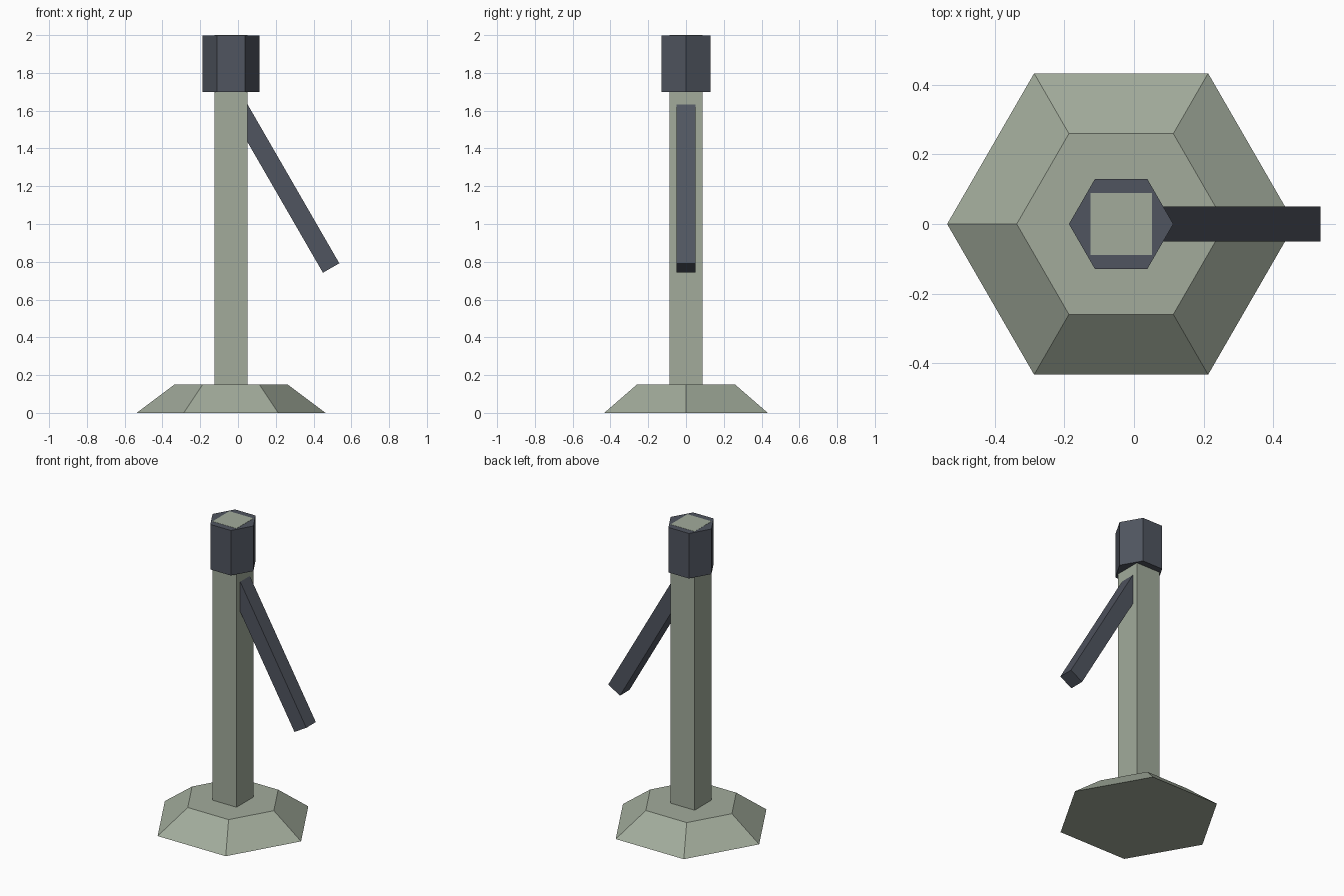
import bpy, math

if "Cube" in bpy.data.objects:
    bpy.data.objects.remove(bpy.data.objects["Cube"])

CX = -0.037  # axis of the post


def material(name, rgb):
    m = bpy.data.materials.new(name)
    m.diffuse_color = (*rgb, 1)
    m.use_nodes = True
    m.node_tree.nodes["Principled BSDF"].inputs["Base Color"].default_value = m.diffuse_color
    return m


sage = material("sage green", (0.36, 0.41, 0.33))
slate = material("dark slate", (0.08, 0.09, 0.115))


def prism(name, sides, r1, r2, z0, z1, mat, turn=0):
    """Upright prism or frustum with a corner pointing along +x."""
    bpy.ops.mesh.primitive_cone_add(vertices=sides, radius1=r1, radius2=r2,
                                    depth=z1 - z0, location=(CX, 0, (z0 + z1) / 2),
                                    rotation=(0, 0, math.radians(90 + turn)))
    ob = bpy.context.object
    ob.name = name
    ob.data.materials.append(mat)
    return ob


# Sloped hexagonal foot
prism("base", 6, 0.5, 0.3, 0, 0.15, sage)

# Square post running up through the cap
prism("post", 4, 0.125, 0.125, 0.1, 2.0, sage, turn=45)

# Hexagonal cap, a hair lower so the post end shows on top
prism("cap", 6, 0.15, 0.15, 1.7, 1.999, slate)

# Slanted handle
bpy.ops.mesh.primitive_cube_add(size=1, location=(CX + 0.28, 0, 1.2),
                                rotation=(0, math.radians(-30), 0))
handle = bpy.context.object
handle.name = "handle"
handle.scale = (0.1, 0.1, 1.0)
handle.data.materials.append(slate)
